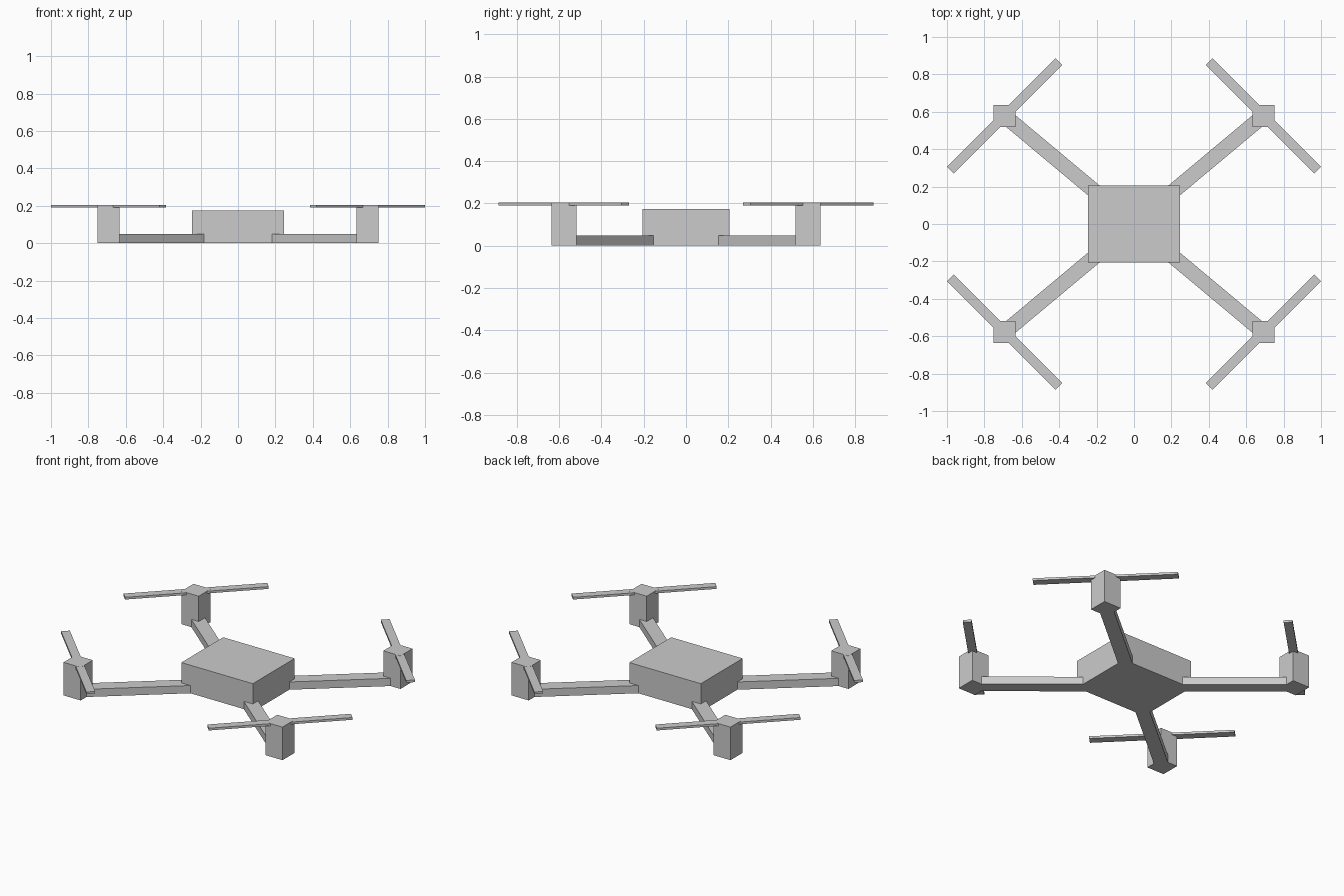
import bpy
import math

if "Cube" in bpy.data.objects:
    bpy.data.objects.remove(bpy.data.objects["Cube"])


def box(name, size, base, angle=0.0):
    """Box standing on its base centre, turned about z."""
    x, y, z = base
    bpy.ops.mesh.primitive_cube_add(size=1, location=(x, y, z + size[2] / 2),
                                    rotation=(0, 0, angle))
    ob = bpy.context.object
    ob.name = name
    ob.scale = size
    bpy.ops.object.transform_apply(location=False, rotation=False, scale=True)
    return ob


MX, MY = 0.692, 0.578            # motor centre
ARM_ANGLE = math.atan2(MY, MX)
ARM_START, ARM_END = 0.18, math.hypot(MX, MY)

# Central body
box("body", (0.49, 0.41, 0.174), (0, 0, 0))

for sy, side in ((-1, "front"), (1, "back")):
    for sx, hand in ((-1, "left"), (1, "right")):
        tag = f"{side}_{hand}"
        # Arm from inside the body to the motor centre
        mid = (ARM_START + ARM_END) / 2 / ARM_END
        box(f"{tag}_arm", (ARM_END - ARM_START, 0.08, 0.048),
            (sx * MX * mid, sy * MY * mid, 0), sx * sy * ARM_ANGLE)
        # Square motor post
        box(f"{tag}_motor", (0.118, 0.118, 0.205), (sx * MX, sy * MY, 0))
        # Two-bladed propeller, square to the diagonal
        box(f"{tag}_propeller", (0.82, 0.05, 0.014),
            (sx * MX, sy * MY, 0.1905), -sx * sy * math.pi / 4)
